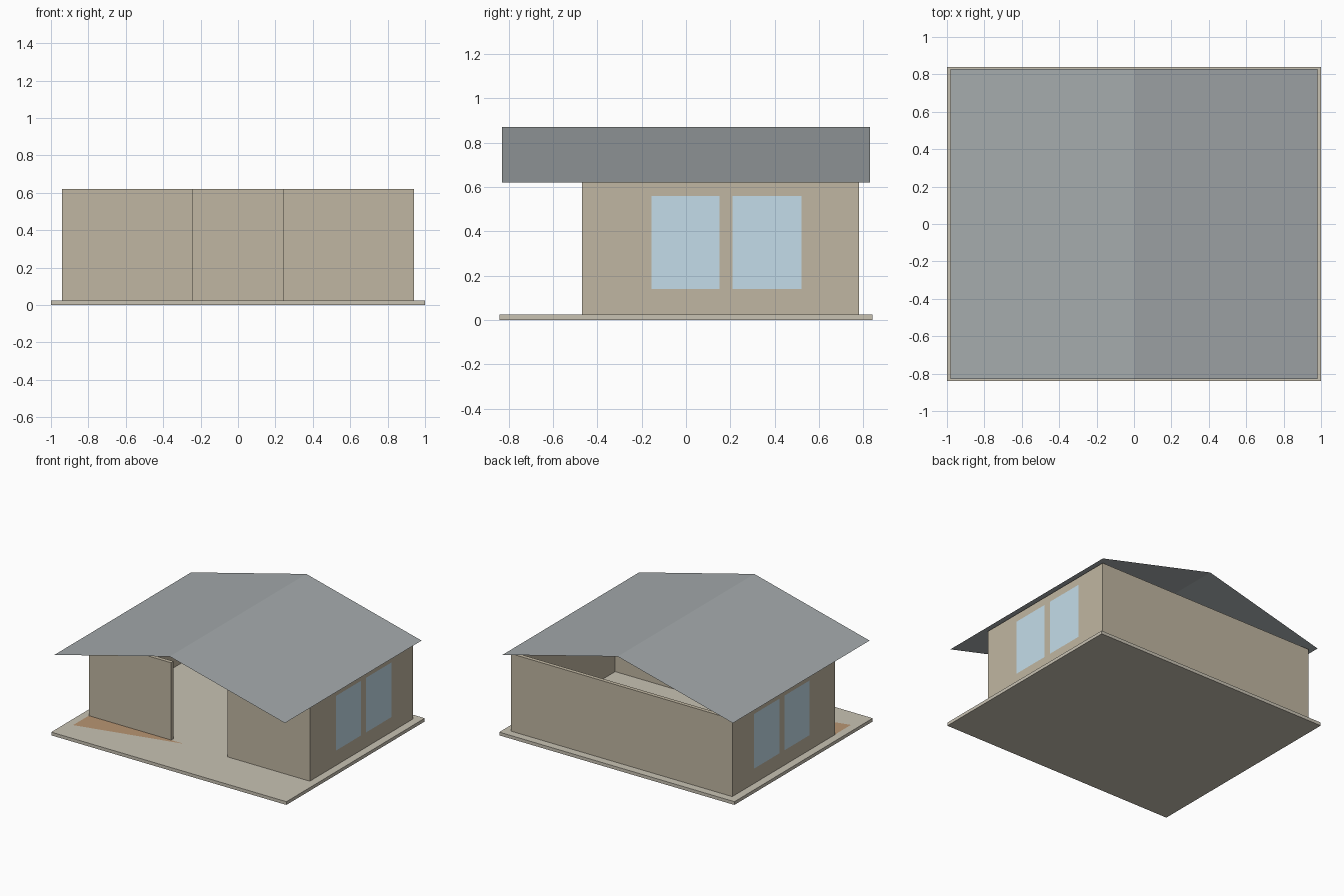
import bpy

if "Cube" in bpy.data.objects:
    bpy.data.objects.remove(bpy.data.objects["Cube"])

SLAB_TOP, WALL_TOP, RIDGE = 0.025, 0.62, 0.87
WX, WF, WB, T = 0.94, -0.47, 0.78, 0.03


def material(name, rgb):
    m = bpy.data.materials.new(name)
    m.diffuse_color = (*rgb, 1)
    m.use_nodes = True
    m.node_tree.nodes["Principled BSDF"].inputs["Base Color"].default_value = m.diffuse_color
    return m


plaster = material("plaster", (0.53, 0.47, 0.36))
concrete = material("concrete", (0.58, 0.54, 0.45))
roofing = material("roofing", (0.37, 0.40, 0.41))
glass = material("glass", (0.55, 0.72, 0.82))
timber = material("timber", (0.48, 0.30, 0.17))


def mesh(name, verts, faces, mat):
    me = bpy.data.meshes.new(name)
    me.from_pydata(verts, [], faces)
    me.materials.append(mat)
    ob = bpy.data.objects.new(name, me)
    bpy.context.collection.objects.link(ob)
    return ob


def box(name, x0, x1, y0, y1, z0, z1, mat):
    bpy.ops.mesh.primitive_cube_add(
        size=1, location=((x0 + x1) / 2, (y0 + y1) / 2, (z0 + z1) / 2))
    ob = bpy.context.object
    ob.name = name
    ob.scale = (x1 - x0, y1 - y0, z1 - z0)
    bpy.ops.object.transform_apply(location=False, rotation=False, scale=True)
    ob.data.materials.append(mat)
    return ob


# Ground slab and back wall
box("base_slab", -1, 1, -0.84, 0.84, 0, SLAB_TOP, concrete)
box("back_wall", -WX, WX, WB - T, WB, SLAB_TOP, WALL_TOP, plaster)

for side, s in (("left", -1), ("right", 1)):
    # Side wall between the front and back walls
    xs = sorted((s * WX, s * (WX - T)))
    box(side + "_wall", *xs, WF + T, WB - T, SLAB_TOP, WALL_TOP, plaster)
    # Front wall panel beside the open doorway
    xs = sorted((s * WX, s * 0.24))
    box(side + "_front_wall", *xs, WF, WF + T, SLAB_TOP, WALL_TOP, plaster)
    # Two flat window panes on the outer face
    for i, (y0, y1) in enumerate(((-0.155, 0.15), (0.21, 0.52))):
        x = s * (WX + 0.001)
        pts = [(x, y0, 0.14), (x, y1, 0.14), (x, y1, 0.56), (x, y0, 0.56)]
        mesh(f"{side}_window_{i + 1}", pts if s > 0 else pts[::-1],
             [(0, 1, 2, 3)], glass)

# Timber patch on the porch floor
z = SLAB_TOP + 0.001
mesh("porch_patch", [(-WX, -0.66, z), (-0.13, WF, z), (-WX, WF, z)],
     [(0, 1, 2)], timber)

# Thin sheet gable roof with open ends
profile = [(-0.98, WALL_TOP), (0, RIDGE), (0.98, WALL_TOP)]
verts = [(x, y, h) for y in (-0.83, 0.83) for x, h in profile]
mesh("roof", verts, [(0, 1, 4, 3), (1, 2, 5, 4)], roofing)
